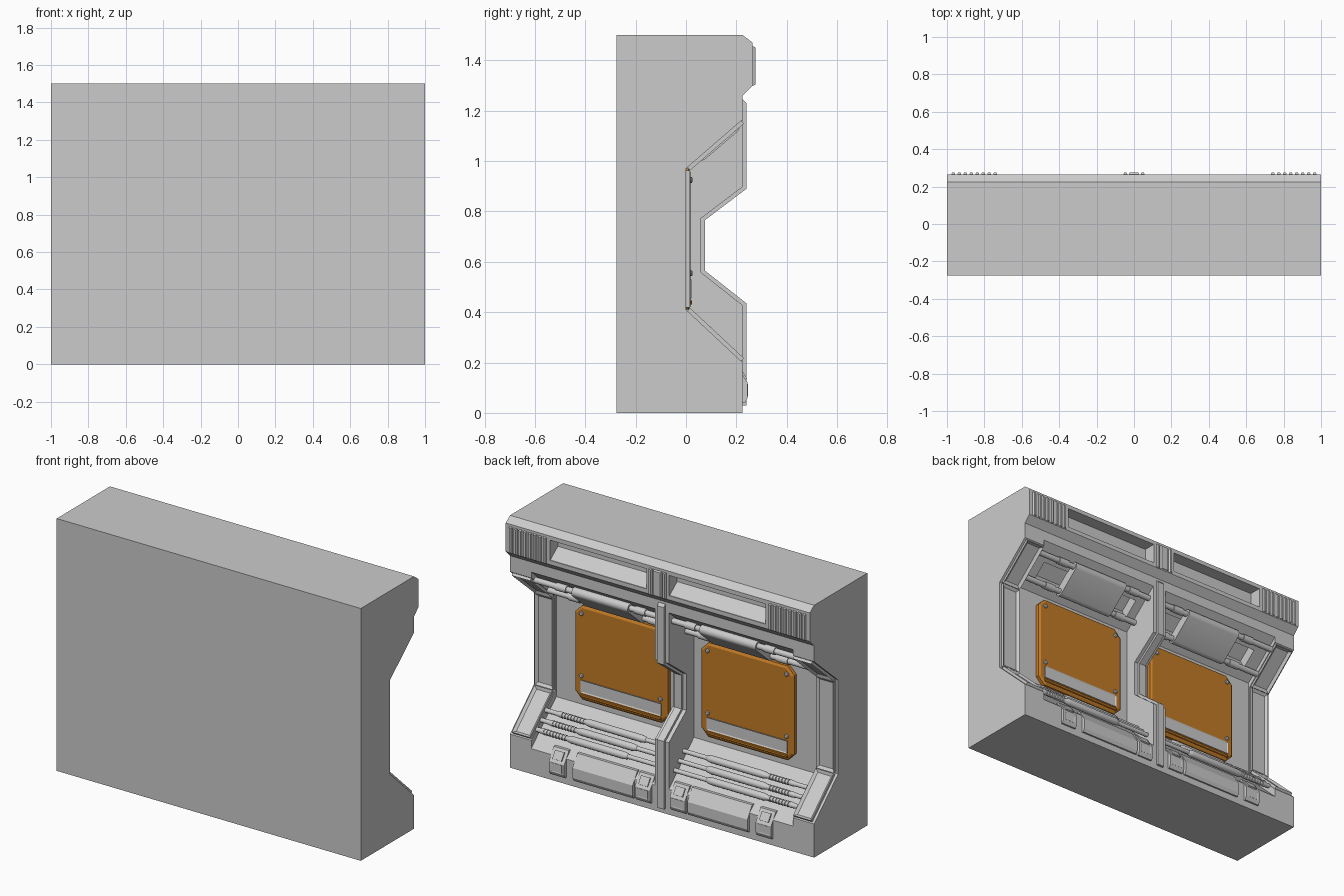
import bpy, bmesh, math
from mathutils import Vector

if "Cube" in bpy.data.objects:
    bpy.data.objects.remove(bpy.data.objects["Cube"])

orange = bpy.data.materials.new("orange_paint")
orange.diffuse_color = (0.55, 0.2, 0.02, 1)
orange.use_nodes = True
orange.node_tree.nodes["Principled BSDF"].inputs["Base Color"].default_value = orange.diffuse_color


def finish(name, bm, mirror=True, mat=None, smooth=False):
    me = bpy.data.meshes.new(name)
    bm.to_mesh(me)
    bm.free()
    ob = bpy.data.objects.new(name, me)
    bpy.context.collection.objects.link(ob)
    if mat:
        me.materials.append(mat)
    if mirror:
        ob.modifiers.new("mirror", 'MIRROR')
    if smooth:
        bpy.ops.object.select_all(action='DESELECT')
        ob.select_set(True)
        bpy.context.view_layer.objects.active = ob
        bpy.ops.object.shade_smooth_by_angle(angle=math.radians(35))
    return ob


def solid(name, ring, vec, inset=0, depth=0, **kw):
    """Extrude a 3D outline along vec; optionally inset the far face."""
    bm = bmesh.new()
    a = [bm.verts.new(p) for p in ring]
    b = [bm.verts.new(Vector(p) + Vector(vec)) for p in ring]
    bm.faces.new(a)
    top = bm.faces.new(b)
    n = len(a)
    for i in range(n):
        bm.faces.new((a[i], a[(i + 1) % n], b[(i + 1) % n], b[i]))
    bmesh.ops.recalc_face_normals(bm, faces=bm.faces[:])
    if inset:
        bmesh.ops.inset_individual(bm, faces=[top], thickness=inset, depth=depth)
    return finish(name, bm, **kw)


def prism(name, profile, x0, x1, **kw):
    return solid(name, [(x0, y, z) for y, z in profile], (x1 - x0, 0, 0), **kw)


def plate(name, outline, y0, y1, **kw):
    return solid(name, [(x, y0, z) for x, z in outline], (0, y1 - y0, 0), **kw)


def rect(x0, x1, z0, z1, c=0):
    if not c:
        return [(x0, z0), (x1, z0), (x1, z1), (x0, z1)]
    return [(x0 + c, z0), (x1 - c, z0), (x1, z0 + c), (x1, z1 - c),
            (x1 - c, z1), (x0 + c, z1), (x0, z1 - c), (x0, z0 + c)]


def rod(name, y, z, stations, sides=16):
    """Turned bar along x from (x, radius) stations."""
    bm = bmesh.new()
    rings = [[bm.verts.new((x, y + r * math.cos(t), z + r * math.sin(t)))
              for t in (math.tau * k / sides for k in range(sides))] for x, r in stations]
    for p, q in zip(rings, rings[1:]):
        for k in range(sides):
            bm.faces.new((p[k], p[(k + 1) % sides], q[(k + 1) % sides], q[k]))
    bm.faces.new(rings[0])
    bm.faces.new(rings[-1])
    bmesh.ops.recalc_face_normals(bm, faces=bm.faces[:])
    return finish(name, bm, smooth=True)


# Wall body: side profile, then bays and hood vents cut out
body = prism("wall_body", [(-.275, 0), (.225, 0), (.225, .2), (0, .41), (0, .97), (.225, 1.165),
                           (.225, 1.26), (.265, 1.3), (.265, 1.47), (.225, 1.5), (-.275, 1.5)],
             -1, 1, mirror=False)
bay = [(-.01, .37), (-.01, 1.0), (.25, 1.221), (.25, .127)]
vent = [(.3, 1.325), (.3, 1.445), (.19, 1.445), (.19, 1.38), (.26, 1.325)]
pocket = [(.07, 1.0), (.16, 1.075), (.105, 1.18), (.015, 1.105)]
cutters = [prism("bay_cutter", bay, -.86, .86, mirror=False)]
for s in (1, -1):
    cutters.append(prism("vent_cutter", vent, s * .075, s * .71, mirror=False))
    cutters.append(prism("pocket_cutter", pocket, s * .1, s * .78, mirror=False))
bpy.context.view_layer.objects.active = body
for c in cutters:
    c.hide_render = True
    m = body.modifiers.new("cut", 'BOOLEAN')
    m.operation, m.solver, m.object = 'DIFFERENCE', 'EXACT', c
    bpy.ops.object.modifier_apply(modifier=m.name)
    bpy.data.objects.remove(c)


# Central rib: wide base with a proud middle strip
def rib(d):
    return [(-.05, 1.245), (.225, 1.245), (.24 - d, 1.23), (.24 - d, .89 + d * .5),
            (.075 - d, .765 + d * .5), (.075 - d, .565 - d * .5), (.24 - d, .435 - d * .5),
            (.24 - d, .03), (-.05, .03)]


prism("centre_rib", rib(.015), -.045, .045, mirror=False)
prism("centre_rib_strip", rib(0), -.022, .022, mirror=False)

# End pilasters: framed plates following the wall profile
for name, p, q in (("lower", (.225, .2), (0, .41)), ("middle", (0, .41), (0, .97)),
                   ("upper", (0, .97), (.225, 1.165))):
    p, q = Vector(p), Vector(q)
    d = (q - p).normalized()
    n = Vector((d.y, -d.x)) * .016
    p, q = p + d * .008, q - d * .008
    solid(name + "_pilaster_frame",
          [(.865, *p), (.985, *p), (.985, *q), (.865, *q)], (0, n.x, n.y), inset=.022, depth=-.013)

# Orange panels with slot strip, lower ledge and bolts
plate("orange_panel", rect(.11, .72, .41, .97, .045), -.02, .01, inset=.014, depth=.008, mat=orange)
plate("panel_slot", rect(.15, .68, .455, .53), .01, .022, inset=.008, depth=-.003)
plate("panel_ledge", rect(.15, .68, .43, .447), .01, .022, inset=.004, depth=.002, mat=orange)
for x in (.155, .675):
    for z in (.555, .925):
        plate("panel_bolt", [(x + .013 * math.cos(k * math.tau / 10), z + .013 * math.sin(k * math.tau / 10))
                             for k in range(10)], .015, .022, inset=.004, depth=.003)

# Lower pipes: thick sleeve, ribbed outer end
for i, (y, z) in enumerate(((.085, .325), (.128, .283), (.17, .243))):
    o = .03 * i
    st = [(.045, .013), (.2 + o, .013), (.205 + o, .017), (.23 + o, .021), (.57 + o, .021), (.59 + o, .017)]
    for k in range(8):
        a = .6 + o + k * .02
        st += [(a, .013), (a + .008, .013), (a + .008, .017), (a + .018, .017)]
    rod("lower_pipe", y, z, st + [(.79 + o, .013), (.862, .013)])

# Upper rods with collars, and the rounded cover wrapped around them
rods = [(.06, 1.03), (.185, 1.137)]
for y, z in rods:
    rod("upper_rod", y, z, [(.03, .017), (.13, .017), (.13, .022), (.2, .022), (.2, .017), (.65, .017),
                            (.65, .022), (.72, .022), (.72, .017), (.865, .017)])
(y0, z0), (y1, z1) = rods
ang = math.atan2(z1 - z0, y1 - y0)
capsule = []
for (y, z), start in (((y1, z1), ang - math.pi / 2), ((y0, z0), ang + math.pi / 2)):
    for k in range(9):
        t = start + math.pi * k / 8
        capsule.append((y + .028 * math.cos(t), z + .028 * math.sin(t)))
prism("upper_cover", capsule, .235, .605, smooth=True)

# Base blocks: one long wedge between two short ones
wedge = [(.15, .04), (.235, .04), (.245, .06), (.245, .12), (.2, .19), (.15, .19)]
prism("base_block", wedge, .18, .575)
for x in (.065, .63):
    prism("base_clip", wedge, x, x + .1)
    plate("base_clip_plate", rect(x + .015, x + .085, .065, .115), .24, .246, inset=.012, depth=-.004)
    solid("base_clip_lid", [(x + a, .2 + .045 * t, .19 - .07 * t)
                            for a, t in ((.02, .2), (.08, .2), (.08, .8), (.02, .8))], (0, .006, .004))

# Hood grille fins and centre trim
for i in range(8):
    x = .742 + i * .032
    plate("grille_fin", rect(x - .01, x + .01, 1.3, 1.455), .255, .267, inset=.005, depth=.008)
plate("hood_trim_side", rect(.036, .056, 1.3, 1.455), .255, .267, inset=.005, depth=.008)
plate("hood_trim_centre", rect(-.028, .028, 1.3, 1.455), .255, .267, inset=.007, depth=.008, mirror=False)
